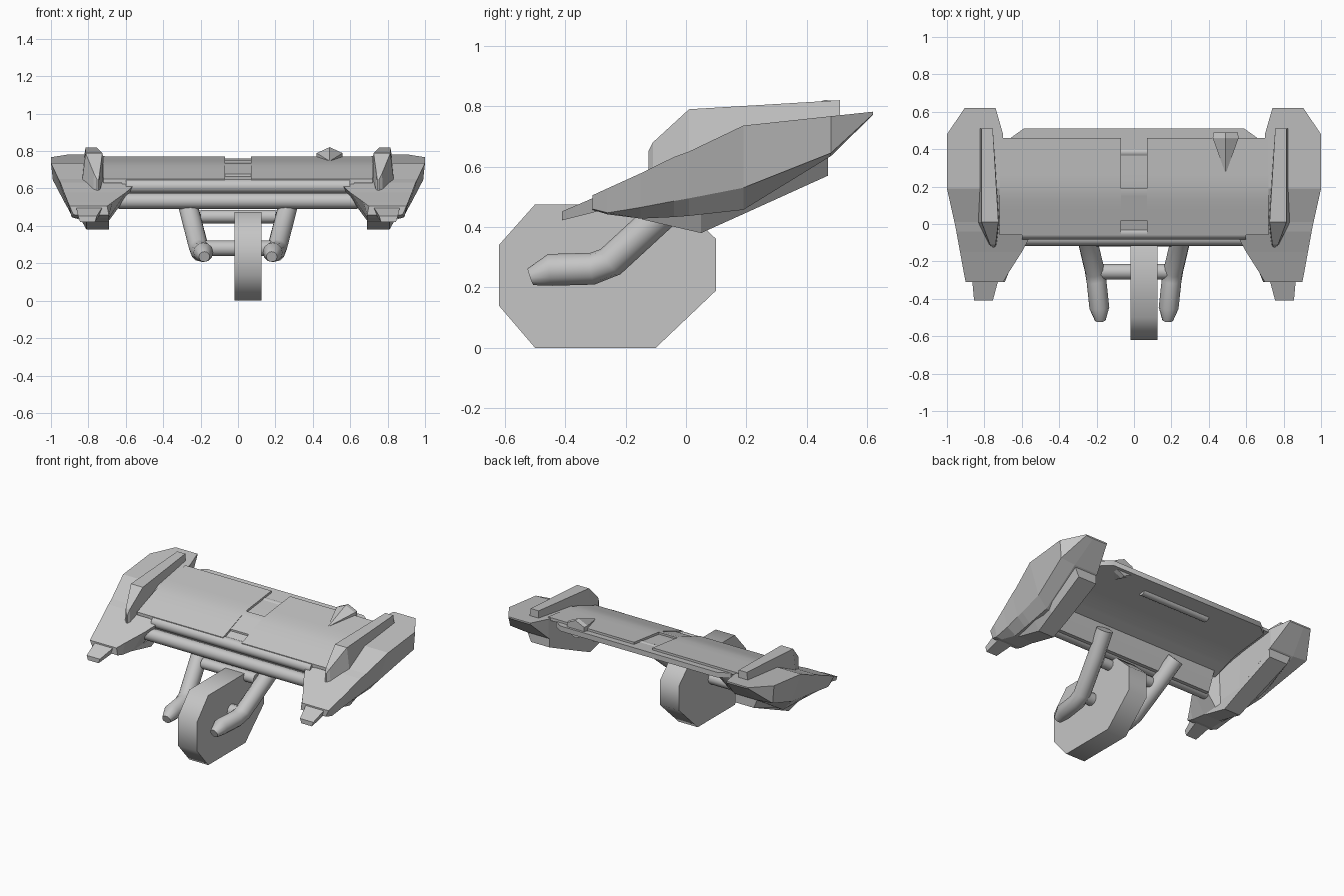
import bpy, bmesh, math
from mathutils import Vector

old = bpy.data.objects.get("Cube")
if old:
    bpy.data.objects.remove(old, do_unlink=True)

grey = bpy.data.materials.new("plain grey")
grey.use_nodes = True
grey.diffuse_color = (0.56, 0.56, 0.56, 1)
grey.node_tree.nodes["Principled BSDF"].inputs["Base Color"].default_value = (0.56, 0.56, 0.56, 1)


def loft(name, rings, smooth=0):
    """Skin a list of rings of points, cap both ends; smooth is an angle in degrees."""
    bm = bmesh.new()
    loops = [[bm.verts.new(p) for p in ring] for ring in rings]
    for a, b in zip(loops, loops[1:]):
        for i in range(len(a)):
            j = (i + 1) % len(a)
            bm.faces.new((a[i], a[j], b[j], b[i]))
    bm.faces.new(loops[0])
    bm.faces.new(loops[-1][::-1])
    bmesh.ops.recalc_face_normals(bm, faces=bm.faces)
    mesh = bpy.data.meshes.new(name)
    bm.to_mesh(mesh)
    bm.free()
    mesh.materials.append(grey)
    obj = bpy.data.objects.new(name, mesh)
    bpy.context.collection.objects.link(obj)
    if smooth:
        bpy.ops.object.select_all(action='DESELECT')
        obj.select_set(True)
        bpy.context.view_layer.objects.active = obj
        bpy.ops.object.shade_smooth_by_angle(angle=math.radians(smooth))


def slab(name, outline, x0, x1, smooth):
    """Extrude a (y, z) outline from x0 to x1."""
    loft(name, [[(x, y, z) for y, z in outline] for x in (x0, x1)], smooth)


def hull(name, side, sections):
    """Four-cornered sections: y, top x pair, top z, bottom x pair, bottom z."""
    loft(name, [[(side * a, y, zt), (side * b, y, zt), (side * d, y, zb), (side * c, y, zb)]
                for y, a, b, zt, c, d, zb in sections])


def tube(name, path, radius, end=1.0, sides=12):
    """Tube along a path; end scales the radius of the last ring."""
    pts = [Vector(p) for p in path]
    rings = []
    for i, p in enumerate(pts):
        way = (pts[min(i + 1, len(pts) - 1)] - pts[max(i - 1, 0)]).normalized()
        ref = Vector((0, 0, 1)) if abs(way.x) > 0.8 else Vector((1, 0, 0))
        u = way.cross(ref).normalized()
        v = way.cross(u)
        r = radius * (end if i == len(pts) - 1 else 1)
        rings.append([p + r * (math.cos(t) * u + math.sin(t) * v)
                      for t in (2 * math.pi * k / sides for k in range(sides))])
    loft(name, rings, 40)


def deck_height(y):
    """Height of the curved deck: steep in front, flatter at the back."""
    if y < 0.17:
        return 0.65 + (y + 0.06) * 0.37
    return 0.735 + (y - 0.17) * 0.12


def sheet(name, spans, y0, top_drop, low_drop):
    """Curved sheet under the deck line; spans are x and rear y pairs."""
    rings = []
    for x, y1 in spans:
        ys = [y0 + (y1 - y0) * i / 8 for i in range(9)]
        rings.append([(x, y, deck_height(y) - top_drop) for y in ys] +
                     [(x, y, deck_height(y) - low_drop) for y in reversed(ys)])
    loft(name, rings, 40)


# Curved deck: base sheet, raised panels, bridge between them and rolled front
sheet("deck_base", [(-0.66, 0.46), (-0.59, 0.51), (0.59, 0.51), (0.66, 0.46)], -0.04, 0.015, 0.05)
sheet("left_deck_panel", [(0.07, 0.46), (0.72, 0.46)], -0.06, 0, 0.02)
sheet("right_deck_panel", [(-0.72, 0.46), (-0.07, 0.46)], -0.06, 0, 0.02)
sheet("deck_bridge", [(-0.07, 0.19), (0.07, 0.19)], 0.02, 0.003, 0.02)
slab("deck_front_roll", [(-0.055, 0.63), (-0.06, 0.54), (-0.045, 0.505), (-0.02, 0.505),
                         (-0.005, 0.54), (0.02, 0.6), (0.04, 0.65)], -0.62, 0.62, 40)

# Cross tubes
for name, half, y, z, r in (("front_tube", 0.64, -0.075, 0.533, 0.042),
                            ("deck_edge_tube", 0.6, -0.045, 0.612, 0.037),
                            ("rear_notch_tube", 0.26, 0.385, 0.722, 0.029),
                            ("arm_tube", 0.18, -0.255, 0.28, 0.042),
                            ("upper_arm_tube", 0.2, -0.085, 0.45, 0.036)):
    tube(name, [(-half, y, z), (half, y, z)], r)

for side, label in ((1, "left"), (-1, "right")):
    # Side pod: flat top, slanted skirt, underside sloping in to the keel
    rings = []
    for y, x_in, x_out, z_top, x_low, z_low, x_keel, z_keel in (
            (-0.31, 0.70, 0.90, 0.505, 0.88, 0.46, 0.85, 0.457),
            (-0.26, 0.67, 0.91, 0.528, 0.89, 0.447, 0.85, 0.442),
            (-0.15, 0.60, 0.93, 0.578, 0.895, 0.465, 0.83, 0.428),
            (-0.04, 0.54, 0.95, 0.632, 0.905, 0.486, 0.845, 0.433),
            (0.01, 0.68, 0.96, 0.65, 0.91, 0.495, 0.85, 0.437),
            (0.19, 0.70, 1.0, 0.736, 0.93, 0.53, 0.865, 0.457),
            (0.48, 0.70, 1.0, 0.767, 0.99, 0.645, 0.88, 0.635),
            (0.62, 0.74, 0.905, 0.782, 0.905, 0.774, 0.85, 0.772)):
        profile = ((x_in, z_top), (x_out, z_top), (x_low, z_low),
                   (x_keel, z_keel), (x_in if y > 0.3 else 0.69, z_keel))
        rings.append([(side * x, y, z) for x, z in profile])
    loft(label + "_pod", rings)
    hull(label + "_pod_tip", side, [
        (-0.41, 0.755, 0.855, 0.452, 0.765, 0.845, 0.422),
        (-0.28, 0.72, 0.867, 0.508, 0.74, 0.85, 0.455)])
    hull(label + "_pod_keel", side, [
        (-0.145, 0.69, 0.83, 0.46, 0.69, 0.81, 0.425),
        (0.05, 0.69, 0.855, 0.46, 0.69, 0.81, 0.38),
        (0.19, 0.69, 0.865, 0.47, 0.69, 0.82, 0.443),
        (0.47, 0.70, 0.88, 0.66, 0.70, 0.84, 0.57)])

    # Tapered fin on the pod
    hull(label + "_fin", side, [
        (-0.125, 0.745, 0.755, 0.65, 0.745, 0.755, 0.58),
        (-0.11, 0.74, 0.77, 0.68, 0.735, 0.775, 0.58),
        (0.01, 0.725, 0.815, 0.79, 0.72, 0.835, 0.63),
        (0.51, 0.755, 0.815, 0.82, 0.755, 0.825, 0.755)])

    # Bent arm holding the wheel
    tube(label + "_arm", [(side * 0.285, 0.06, 0.58), (side * 0.255, -0.06, 0.46),
                          (side * 0.21, -0.25, 0.285), (side * 0.2, -0.31, 0.262),
                          (side * 0.185, -0.45, 0.258), (side * 0.18, -0.515, 0.235)], 0.053, 0.55)

# Eight-sided wheel, set slightly off centre
slab("wheel", [(-0.5, 0), (-0.1, 0), (0.1, 0.19), (0.1, 0.36), (-0.02, 0.475),
               (-0.5, 0.475), (-0.62, 0.34), (-0.62, 0.14)], -0.018, 0.126, 60)

# Single cone lying on the deck
hexagon = [(math.cos(math.pi * (k / 3 + 0.5)), math.sin(math.pi * (k / 3 + 0.5))) for k in range(6)]
loft("deck_cone", [[(0.49 + r * 1.25 * c, y, z + r * s) for c, s in hexagon]
                   for y, z, r in ((0.28, 0.747, 0.004), (0.46, 0.757, 0.064), (0.49, 0.757, 0.06))])
